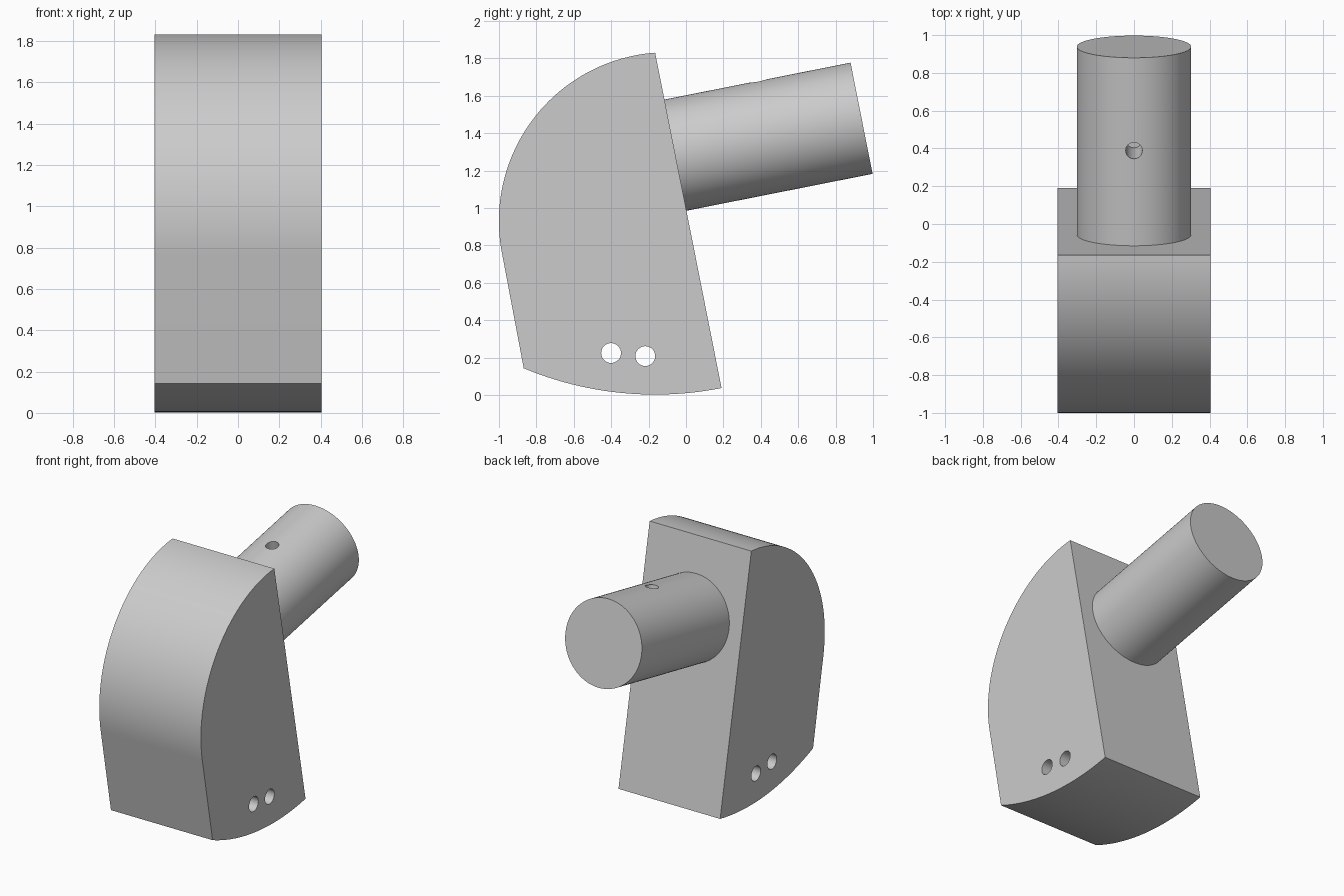
import bpy
import bmesh
from math import sin, cos, radians, pi, atan2
from mathutils import Vector

cube = bpy.data.objects.get("Cube")
if cube:
    bpy.data.objects.remove(cube, do_unlink=True)

TILT = radians(11.2)
HALF_WIDTH = 0.405
AXIS = Vector((0, cos(TILT), sin(TILT)))    # direction of the post
UP = Vector((0, -sin(TILT), cos(TILT)))     # direction of the back face
TOP = Vector((0, -0.165, 1.83))             # top back corner, also centre of the bottom arc
BOTTOM_RADIUS = 1.828

grey = bpy.data.materials.new("light_grey")
grey.use_nodes = True
grey.diffuse_color = (0.6, 0.6, 0.6, 1)
grey.node_tree.nodes["Principled BSDF"].inputs["Base Color"].default_value = (0.6, 0.6, 0.6, 1)


def add_object(name, bm):
    bmesh.ops.recalc_face_normals(bm, faces=bm.faces)
    mesh = bpy.data.meshes.new(name)
    bm.to_mesh(mesh)
    bm.free()
    mesh.materials.append(grey)
    obj = bpy.data.objects.new(name, mesh)
    bpy.context.collection.objects.link(obj)
    return obj


def cylinder(name, start, end, radius, sides):
    bm = bmesh.new()
    along = end - start
    bmesh.ops.create_cone(bm, cap_ends=True, segments=sides, radius1=radius,
                          radius2=radius, depth=along.length)
    turn = along.to_track_quat('Z', 'Y')
    for v in bm.verts:
        v.co = turn @ v.co + (start + end) / 2
    return add_object(name, bm)


def arc(centre, radius, start, end, steps):
    angles = [start + (end - start) * i / steps for i in range(steps + 1)]
    return [centre + radius * Vector((0, cos(a), sin(a))) for a in angles]


def drill(target, cutters):
    bpy.ops.object.select_all(action='DESELECT')
    bpy.context.view_layer.objects.active = target
    target.select_set(True)
    for cutter in cutters:
        mod = target.modifiers.new("drill", 'BOOLEAN')
        mod.operation = 'DIFFERENCE'
        mod.solver = 'EXACT'
        mod.object = cutter
        bpy.ops.object.modifier_apply(modifier=mod.name)
        bpy.data.objects.remove(cutter, do_unlink=True)
    bpy.ops.object.shade_smooth_by_angle(angle=radians(30))


# Body: rounded front, straight back, arched underside
crown_centre = Vector((0, -0.098, 0.93))
to_top = TOP - crown_centre
profile = arc(crown_centre, to_top.length, atan2(to_top.z, to_top.y), pi + TILT, 48)
profile += arc(TOP, BOTTOM_RADIUS, radians(-112.6), -pi / 2 + TILT, 24)
bm = bmesh.new()
side = bm.faces.new([bm.verts.new(p - Vector((HALF_WIDTH, 0, 0))) for p in profile])
extruded = bmesh.ops.extrude_face_region(bm, geom=[side], use_keep_orig=True)["geom"]
bmesh.ops.translate(bm, vec=(2 * HALF_WIDTH, 0, 0),
                    verts=[g for g in extruded if isinstance(g, bmesh.types.BMVert)])
body = add_object("body", bm)

# Cross holes: one near the top and a row of five along the bottom arc
centres = [Vector((0, -0.326, 1.593))]
for i in range(5):
    a = radians(-21.3 + 6.48 * i)
    centres.append(TOP + 1.623 * Vector((0, sin(a), -cos(a))))
reach = Vector((HALF_WIDTH + 0.1, 0, 0))
drill(body, [cylinder("hole_cutter", c - reach, c + reach, 0.053, 32) for c in centres])

# Round post leaving the back at a right angle, with a blind hole on top
post_start = Vector((0, -0.058, 1.282))
post = cylinder("post", post_start - 0.02 * AXIS, post_start + 1.016 * AXIS, 0.303, 96)
mouth = post_start + 0.515 * AXIS + 0.303 * UP
drill(post, [cylinder("hole_cutter", mouth - 0.3 * UP, mouth + 0.1 * UP, 0.044, 32)])
